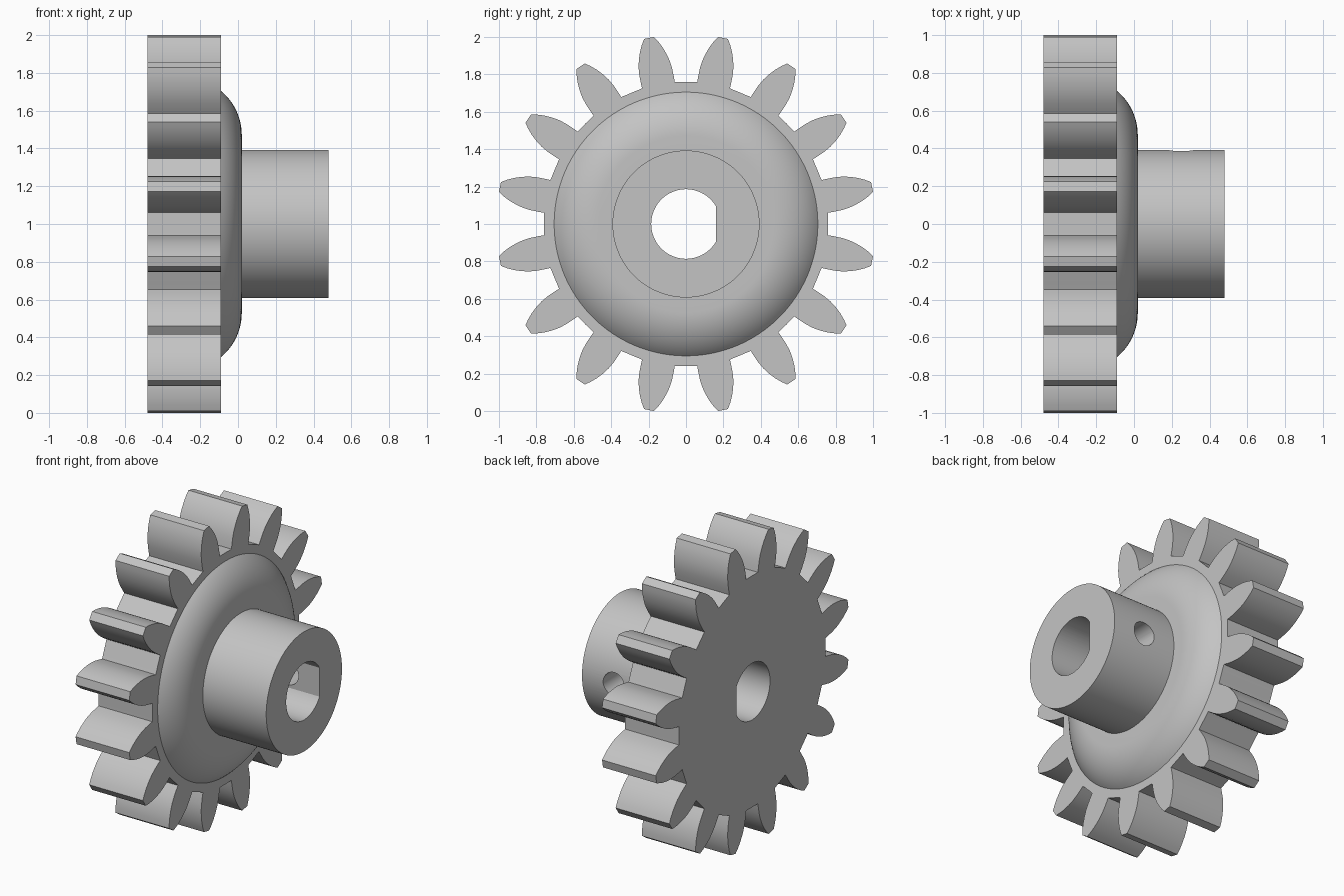
import bpy
import bmesh
from math import acos, asin, cos, sin, pi, radians
from mathutils import Matrix, Vector

cube = bpy.data.objects.get("Cube")
if cube:
    bpy.data.objects.remove(cube, do_unlink=True)

AXIS_Z = 1.0
BACK, FACE, DOME_X, HUB_END = -0.48, -0.09, 0.02, 0.48
TEETH = 16
ROOT_R, DOME_R, HUB_R, BORE_R = 0.76, 0.705, 0.393, 0.186
FLAT_Y = 0.16

metal = bpy.data.materials.new("plain_grey")
metal.use_nodes = True
GREY = (0.55, 0.55, 0.55, 1)
metal.diffuse_color = GREY
metal.node_tree.nodes["Principled BSDF"].inputs["Base Color"].default_value = GREY


def finish(bm, name):
    """Turn a bmesh into a linked object."""
    bmesh.ops.recalc_face_normals(bm, faces=bm.faces)
    mesh = bpy.data.meshes.new(name)
    bm.to_mesh(mesh)
    bm.free()
    mesh.materials.append(metal)
    obj = bpy.data.objects.new(name, mesh)
    bpy.context.collection.objects.link(obj)
    return obj


def prism(name, outline, x0, x1):
    """Extrude a (y, z) outline around the gear axis from x0 to x1."""
    bm = bmesh.new()
    face = bm.faces.new([bm.verts.new((x0, y, z + AXIS_Z)) for y, z in outline])
    ext = bmesh.ops.extrude_face_region(bm, geom=[face])
    verts = [v for v in ext["geom"] if isinstance(v, bmesh.types.BMVert)]
    bmesh.ops.translate(bm, verts=verts, vec=(x1 - x0, 0, 0))
    return finish(bm, name)


def lathe(name, profile, steps=128):
    """Revolve an (x, radius) profile around the gear axis."""
    bm = bmesh.new()
    verts = [bm.verts.new((x, 0, r + AXIS_Z)) for x, r in profile]
    edges = [bm.edges.new(pair) for pair in zip(verts, verts[1:])]
    bmesh.ops.spin(bm, geom=verts + edges, cent=(0, 0, AXIS_Z), axis=(1, 0, 0),
                   angle=2 * pi, steps=steps, use_duplicate=False)
    bmesh.ops.remove_doubles(bm, verts=bm.verts, dist=0.0001)
    return finish(bm, name)


def combine(target, tool, operation):
    """Apply a boolean and discard the tool object."""
    tool.hide_render = True
    mod = target.modifiers.new(operation.lower(), 'BOOLEAN')
    mod.operation, mod.object, mod.solver = operation, tool, 'EXACT'
    bpy.context.view_layer.objects.active = target
    bpy.ops.object.modifier_apply(modifier=mod.name)
    bpy.data.objects.remove(tool, do_unlink=True)


# Toothed wheel: one curved flank, mirrored and repeated around the rim
flank = [(0.757, 0.089), (0.79, 0.09), (0.83, 0.0895), (0.87, 0.0855), (0.91, 0.076),
         (0.95, 0.062), (0.985, 0.045), (1.014, 0.027)]
tooth = [(u, -w) for u, w in flank] + [(u, w) for u, w in reversed(flank)]
outline = []
for i in range(TEETH):
    a = (i + 0.5) * 2 * pi / TEETH
    outline += [(u * cos(a) - w * sin(a), u * sin(a) + w * cos(a)) for u, w in tooth]
    gap = a + pi / TEETH
    outline += [(ROOT_R * cos(gap + d), ROOT_R * sin(gap + d)) for d in (-0.04, 0, 0.04)]
gear = prism("toothed_wheel", outline, BACK, FACE)

# Domed shoulder and hub, turned as one piece and rooted inside the wheel
depth, arc_start = DOME_X - FACE, 0.47
run = DOME_R - arc_start
arc_r = (run * run + depth * depth) / (2 * depth)
sweep = asin(run / arc_r)
dome = []
for i in range(17):
    t = sweep * (1 - i / 16)
    dome.append((DOME_X - arc_r * (1 - cos(t)), arc_start + arc_r * sin(t)))
profile = [(FACE - 0.05, 0), (FACE - 0.05, DOME_R)] + dome
profile += [(DOME_X, HUB_R), (HUB_END, HUB_R), (HUB_END, 0)]
combine(gear, lathe("domed_hub", profile), 'UNION')

# D-shaped shaft bore
start = acos(FLAT_Y / BORE_R)
angles = [start + (2 * pi - 2 * start) * i / 72 for i in range(73)]
bore = prism("bore_cutter", [(BORE_R * cos(a), BORE_R * sin(a)) for a in angles], -0.7, 0.7)
combine(gear, bore, 'DIFFERENCE')

# Set screw hole through the hub wall into the bore flat
bm = bmesh.new()
bmesh.ops.create_cone(bm, cap_ends=True, segments=48, radius1=0.077, radius2=0.077, depth=0.4,
                      matrix=Matrix.Translation(Vector((0.25, 0.3, AXIS_Z)))
                      @ Matrix.Rotation(pi / 2, 4, 'X'))
combine(gear, finish(bm, "screw_hole_cutter"), 'DIFFERENCE')

# Smooth curved walls, crisp edges
gear.name = "gear_with_hub"
bpy.ops.object.select_all(action='DESELECT')
gear.select_set(True)
bpy.context.view_layer.objects.active = gear
bpy.ops.object.shade_smooth_by_angle(angle=radians(30))
